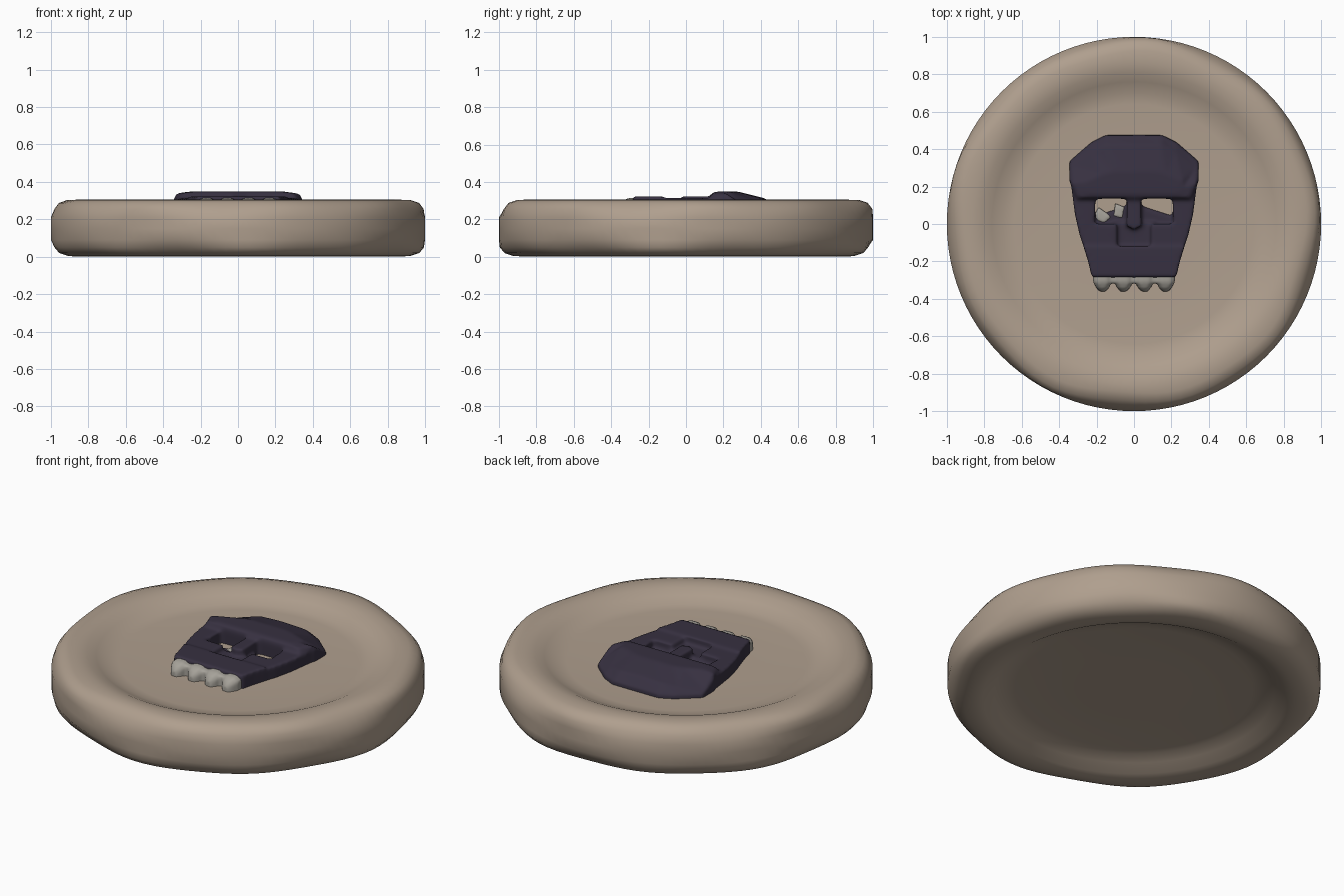
import bpy, bmesh, math
from mathutils import Vector

if "Cube" in bpy.data.objects:
    bpy.data.objects.remove(bpy.data.objects["Cube"])


def material(name, rgb):
    m = bpy.data.materials.new(name)
    m.diffuse_color = (*rgb, 1)
    m.use_nodes = True
    m.node_tree.nodes["Principled BSDF"].inputs["Base Color"].default_value = m.diffuse_color
    return m


TAN = material("stone_tan", (0.43, 0.345, 0.27))
DARK = material("dark_violet", (0.038, 0.03, 0.052))
BONE = material("tooth_grey", (0.38, 0.36, 0.32))


def finish(bm, name, mat):
    bmesh.ops.recalc_face_normals(bm, faces=bm.faces)
    me = bpy.data.meshes.new(name)
    bm.to_mesh(me)
    bm.free()
    for p in me.polygons:
        p.use_smooth = True
    ob = bpy.data.objects.new(name, me)
    bpy.context.collection.objects.link(ob)
    me.materials.append(mat)
    return ob


def soften(ob, voxel, repeat):
    # fuse overlapping solids into one soft carved form
    r = ob.modifiers.new("fuse", 'REMESH')
    r.mode = 'VOXEL'
    r.voxel_size = voxel
    r.use_smooth_shade = True
    s = ob.modifiers.new("soften", 'SMOOTH')
    s.factor = 0.5
    s.iterations = repeat


def solid(bm, rings):
    # closed solid through rings of matching 3D points
    loops = [[bm.verts.new(p) for p in ring] for ring in rings]
    n = len(loops[0])
    for a, b in zip(loops, loops[1:]):
        for i in range(n):
            j = (i + 1) % n
            bm.faces.new((a[i], a[j], b[j], b[i]))
    for cap in (loops[0], loops[-1]):
        c = bm.verts.new(sum((v.co for v in cap), Vector()) / n)
        for i in range(n):
            bm.faces.new((cap[i], cap[(i + 1) % n], c))


def plate(bm, pts, top, base=0.21):
    solid(bm, [[(x, y, base) for x, y in pts], [(x, y, top) for x, y in pts]])


def mirror(pts):
    return [(-x, y) for x, y in pts]


# Round stone disc with a raised soft rim and a shallow dish on both faces
profile = [(0.30, 0.243), (0.64, 0.243), (0.70, 0.249), (0.76, 0.275),
           (0.81, 0.297), (0.86, 0.305), (0.92, 0.303), (0.965, 0.288),
           (0.99, 0.255), (1.0, 0.21), (1.0, 0.15), (1.0, 0.09), (0.99, 0.05),
           (0.965, 0.02), (0.92, 0.005), (0.86, 0.0), (0.81, 0.012),
           (0.75, 0.045), (0.69, 0.068), (0.64, 0.075), (0.30, 0.075)]
bm = bmesh.new()
SEG = 96
rings = []
for r, z in profile:
    ring = []
    for i in range(SEG):
        a = 2 * math.pi * i / SEG
        # worn shoulders: small irregular dents on the rounded edges only
        worn = 0.0
        if r > 0.9 and r < 0.995:
            ph = 0 if z > 0.15 else 2.1
            worn = 0.008 * (math.sin(5 * a + ph) + math.sin(9 * a + 1 + ph) - 0.8)
        ring.append(((r + worn) * math.cos(a), (r + worn) * math.sin(a), z))
    rings.append(ring)
solid(bm, rings)
finish(bm, "stone_disc", TAN)

# Skull mask: crown, brow, cheeks, nose and jaw
bm = bmesh.new()
crown_half = [(0.0, 0.475), (0.15, 0.475), (0.23, 0.435), (0.345, 0.335),
              (0.345, 0.23), (0.31, 0.135)]
outline = crown_half + mirror(crown_half[:0:-1])


def crown_z(x, y, z):
    return z - 0.08 * (abs(x) / 0.34) ** 3 * max(0, (y - 0.22) / 0.2)


mid = [(x * 0.965, 0.15 + (y - 0.15) * 0.84) for x, y in outline]
high = [(x * 0.75, 0.17 + (y - 0.17) * 0.36) for x, y in outline]
solid(bm, [[(x, y, 0.21) for x, y in outline],
           [(x, y, 0.262 if y > 0.3 else 0.31) for x, y in outline],
           [(x, y, crown_z(x, y, 0.312 if y > 0.3 else 0.338)) for x, y in mid],
           [(x, y, 0.348) for x, y in high]])

cheek = [(0.335, 0.20), (0.205, 0.20), (0.21, 0.0), (0.09, 0.0), (0.09, -0.15),
         (0.24, -0.20), (0.29, -0.06), (0.315, 0.05)]
for pts in (cheek, mirror(cheek)):
    # split into cheekbone column and lower cheek so each is convex
    for idx in ((0, 1, 2, 6, 7), (2, 3, 4, 5, 6)):
        plate(bm, [pts[i] for i in idx], 0.313)
nose = [(0.035, 0.18), (0.04, -0.01), (0.0, -0.03), (-0.04, -0.01), (-0.035, 0.18)]
plate(bm, nose, 0.322)
cavity = [(0.11, 0.01), (0.11, -0.15), (-0.11, -0.15), (-0.11, 0.01)]
plate(bm, cavity, 0.277)
socket = [(0.03, 0.10), (0.23, 0.035), (0.23, -0.03), (0.03, -0.03)]
plate(bm, socket, 0.262)
plate(bm, mirror(socket), 0.262)
jaw = [(0.27, -0.12), (0.245, -0.2), (0.225, -0.285), (-0.225, -0.285),
       (-0.245, -0.2), (-0.27, -0.12)]
plate(bm, jaw, 0.322)
soften(finish(bm, "skull_mask", DARK), 0.011, 4)

# Row of four blunt teeth under the jaw
bm = bmesh.new()
plate(bm, [(0.215, -0.25), (0.21, -0.315), (-0.21, -0.315), (-0.215, -0.25)], 0.303)
for x in (-0.168, -0.056, 0.056, 0.168):
    rings = []
    for y, w, zt in ((-0.26, 0.052, 0.315), (-0.31, 0.05, 0.313),
                     (-0.34, 0.034, 0.298), (-0.36, 0.016, 0.275)):
        rings.append([(x - w, y, 0.21), (x + w, y, 0.21), (x + w, y, zt - 0.02),
                      (x + w * 0.5, y, zt), (x - w * 0.5, y, zt), (x - w, y, zt - 0.02)])
    solid(bm, rings)
soften(finish(bm, "teeth", BONE), 0.009, 3)

# Chipped grey fragments seen in the left eye socket
bm = bmesh.new()
plate(bm, [(-0.19, 0.09), (-0.22, 0.03), (-0.16, 0.0), (-0.12, 0.04)], 0.268)
plate(bm, [(-0.10, 0.11), (-0.11, 0.04), (-0.06, 0.03), (-0.05, 0.09)], 0.266)
soften(finish(bm, "socket_fragments", BONE), 0.009, 2)
